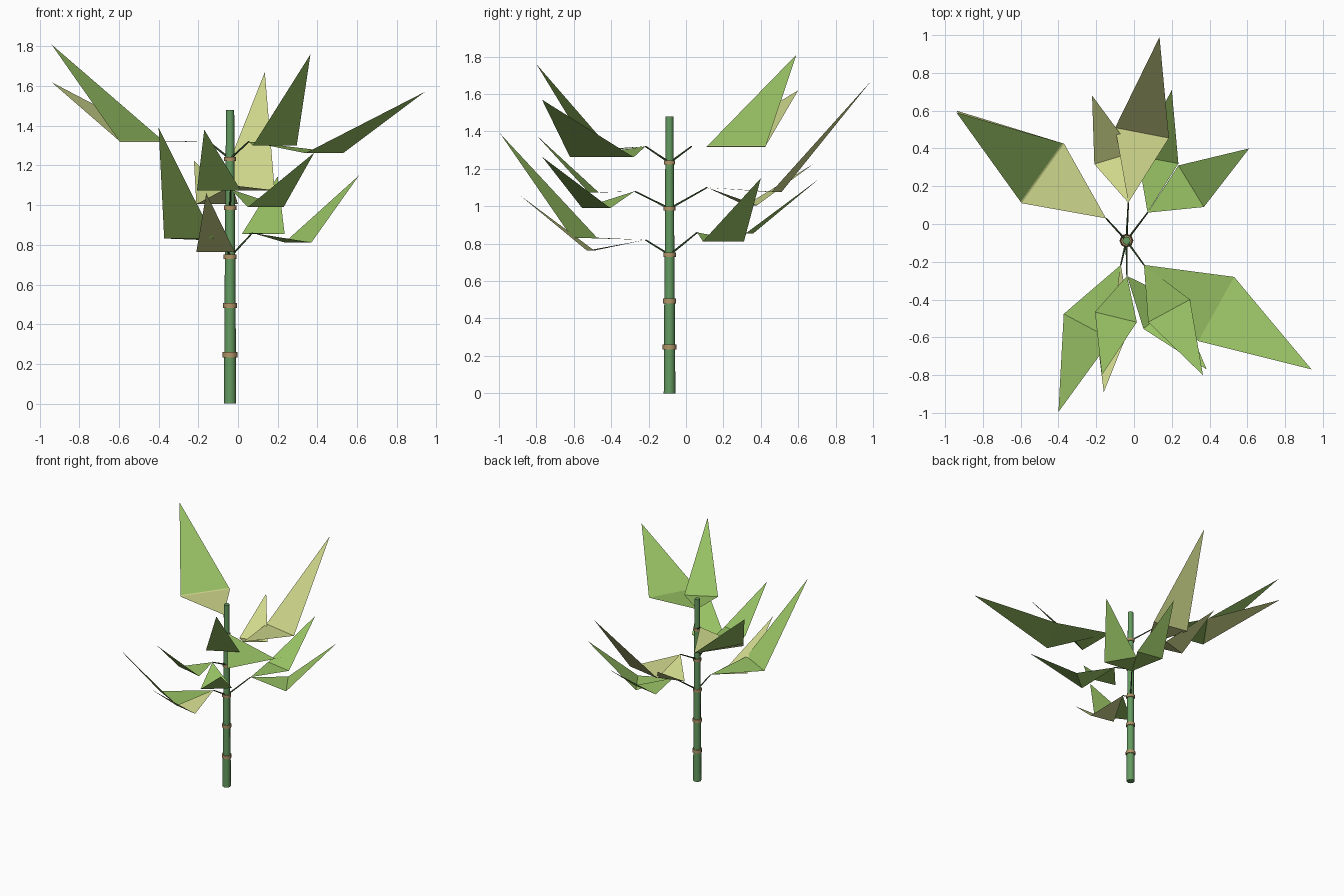
import bpy, bmesh
from mathutils import Vector

if "Cube" in bpy.data.objects:
    bpy.data.objects.remove(bpy.data.objects["Cube"])

CX, CY = -0.04, -0.088      # stalk axis
SEG = 1.48 / 6              # spacing of the stalk nodes


def material(name, rgb):
    m = bpy.data.materials.new(name)
    m.diffuse_color = (*rgb, 1)
    m.use_nodes = True
    m.node_tree.nodes["Principled BSDF"].inputs["Base Color"].default_value = m.diffuse_color
    return m


STALK = material("stalk_green", (0.13, 0.33, 0.12))
RING = material("node_tan", (0.45, 0.30, 0.14))
STEM = material("stem_green", (0.06, 0.12, 0.04))
GREEN = material("leaf_green", (0.32, 0.55, 0.13))
YELLOW = material("leaf_yellow", (0.62, 0.68, 0.26))


def tube(name, p, q, r1, r2, sides, mat, smooth=True):
    """Tapered cylinder between two points."""
    p, q = Vector(p), Vector(q)
    d = q - p
    bpy.ops.mesh.primitive_cone_add(vertices=sides, radius1=r1, radius2=r2,
                                    depth=d.length, location=(p + q) / 2,
                                    rotation=d.to_track_quat('Z', 'Y').to_euler())
    o = bpy.context.object
    o.name = name
    o.data.materials.append(mat)
    if smooth:
        bpy.ops.object.shade_smooth_by_angle(angle=0.9)
    return o


def leaf(name, base, side_a, side_b, fold_z, tip, mat, lift=0.0):
    """Two triangles hinged along the widest line: short base, long raised tip."""
    up = Vector((0, 0, lift))
    pts = [Vector(base) + up, Vector((*side_a, fold_z)) + up,
           Vector((*side_b, fold_z)) + up, Vector(tip)]
    bm = bmesh.new()
    b, s, t, e = [bm.verts.new(p) for p in pts]
    for f in ((b, s, t), (s, e, t)):
        bm.faces.new(f)
    bm.normal_update()
    if sum(f.normal.z for f in bm.faces) < 0:
        bmesh.ops.reverse_faces(bm, faces=bm.faces[:])
    me = bpy.data.meshes.new(name)
    bm.to_mesh(me)
    bm.free()
    me.materials.append(mat)
    bpy.context.collection.objects.link(bpy.data.objects.new(name, me))


def branch(name, node, end, leaves):
    """Thin stem from a stalk node, carrying leaves at its end."""
    tube(name + "_stem", (CX, CY, node * SEG), end, 0.006, 0.004, 5, STEM)
    for i, args in enumerate(leaves):
        leaf(f"{name}_leaf_{i + 1}", end, *args)


# Stalk segments and the rings between them
for i in range(6):
    r = 0.031 - 0.0018 * i
    tube(f"stalk_segment_{i + 1}", (CX, CY, i * SEG), (CX, CY, (i + 1) * SEG),
         r, r - 0.001, 8, STALK)
    if i:
        h = 0.014 - 0.0008 * i
        rr = r + 0.008
        tube(f"node_ring_{i}", (CX, CY, i * SEG - h), (CX, CY, i * SEG + h),
             rr, rr, 8, RING)

# Top node
branch("top_front", 5, (0.053, -0.217, 1.32), [
    ((0.075, -0.52), (0.296, -0.40), 1.30, (0.365, -0.80, 1.76), GREEN),
    ((0.34, -0.62), (0.53, -0.28), 1.262, (0.94, -0.77, 1.57), GREEN)])
branch("top_back", 5, (-0.148, 0.03, 1.32), [
    ((-0.595, 0.11), (-0.37, 0.425), 1.318, (-0.94, 0.59, 1.81), GREEN),
    ((-0.595, 0.11), (-0.37, 0.425), 1.318, (-0.94, 0.60, 1.62), YELLOW, 0.003)])

# Middle node
branch("middle_front", 4, (-0.037, -0.275, 1.08), [
    ((-0.207, -0.466), (0.015, -0.52), 1.073, (-0.17, -0.80, 1.38), GREEN),
    ((0.05, -0.555), (0.23, -0.405), 0.99, (0.385, -0.77, 1.265), GREEN)])
branch("middle_back", 4, (-0.03, 0.113, 1.10), [
    ((-0.10, 0.51), (0.185, 0.455), 1.075, (0.135, 0.99, 1.67), YELLOW),
    ((-0.21, 0.317), (0.0, 0.38), 1.005, (-0.222, 0.68, 1.225), YELLOW)])

# Lower node
branch("lower_front", 3, (-0.07, -0.217, 0.82), [
    ((-0.372, -0.476), (-0.12, -0.61), 0.832, (-0.40, -0.995, 1.39), GREEN),
    ((-0.21, -0.49), (-0.015, -0.53), 0.763, (-0.16, -0.89, 1.06), YELLOW)])
branch("lower_back", 3, (0.072, 0.06, 0.86), [
    ((0.02, 0.36), (0.235, 0.32), 0.855, (0.20, 0.71, 1.145), GREEN),
    ((0.235, 0.31), (0.37, 0.09), 0.812, (0.61, 0.40, 1.15), GREEN)])
